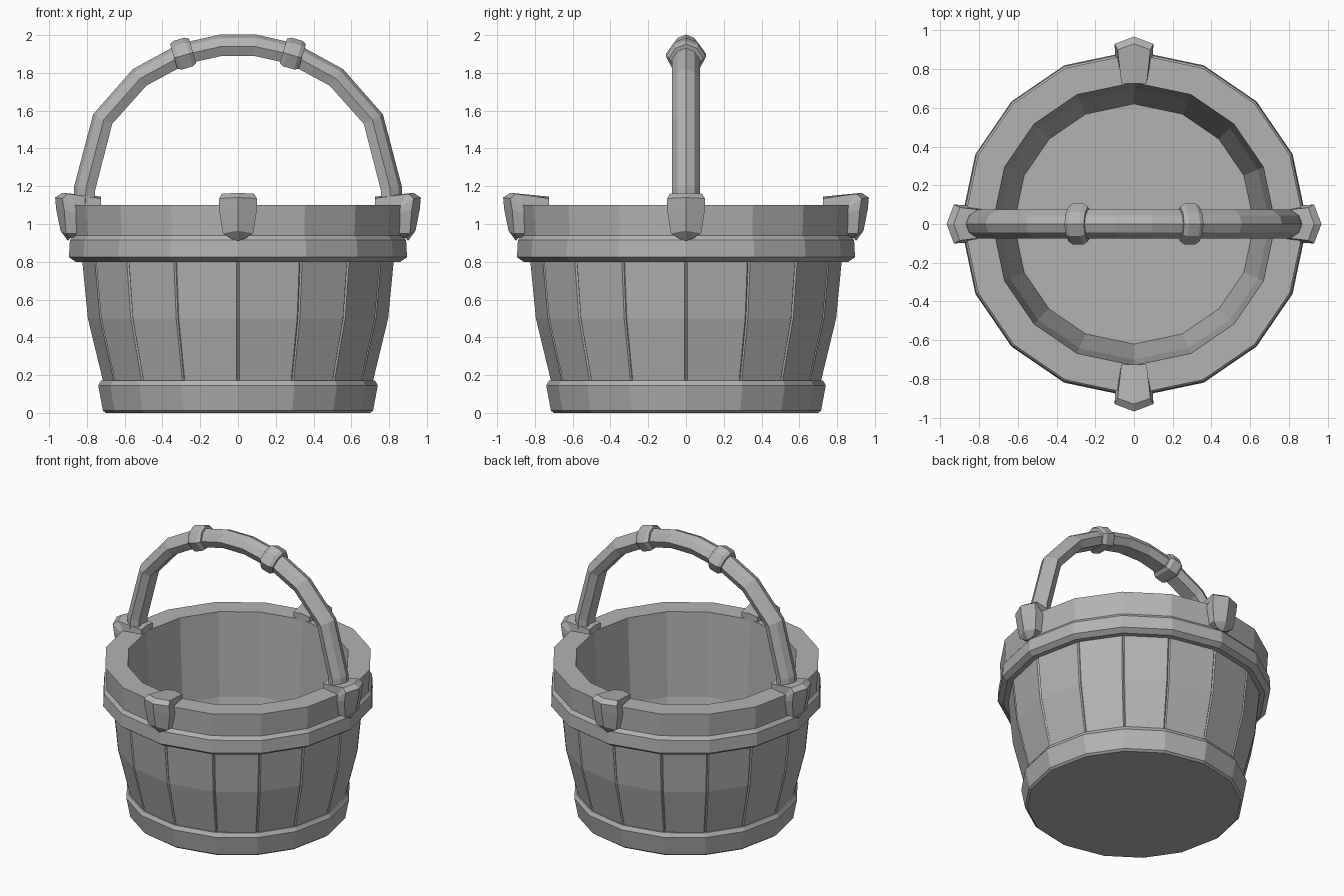
import bpy
import bmesh
from math import pi, cos, sin
from mathutils import Vector

cube = bpy.data.objects.get("Cube")
if cube:
    bpy.data.objects.remove(cube)

SIDES = 16

grey = bpy.data.materials.new("plain_grey")
grey.use_nodes = True
grey.diffuse_color = (0.45, 0.45, 0.45, 1)
grey.node_tree.nodes["Principled BSDF"].inputs["Base Color"].default_value = (0.45, 0.45, 0.45, 1)


def skin(name, loops, closed=False):
    """Bridge equal loops of points into a solid; cap the two ends unless closed."""
    bm = bmesh.new()
    rings = [[bm.verts.new(p) for p in loop] for loop in loops]
    pairs = list(zip(rings, rings[1:]))
    if closed:
        pairs.append((rings[-1], rings[0]))
    for a, b in pairs:
        for i in range(len(a)):
            j = (i + 1) % len(a)
            bm.faces.new((a[i], a[j], b[j], b[i]))
    if not closed:
        bm.faces.new(rings[0])
        bm.faces.new(rings[-1])
    bmesh.ops.recalc_face_normals(bm, faces=bm.faces[:])
    mesh = bpy.data.meshes.new(name)
    bm.to_mesh(mesh)
    bm.free()
    mesh.materials.append(grey)
    obj = bpy.data.objects.new(name, mesh)
    bpy.context.collection.objects.link(obj)


def corner(i):
    """Angle of a stave joint; the staves beside the clamps are a little wider."""
    a = 2 * pi * i / SIDES
    return a + 0.022 * sin(4 * a)


def ring(r, z):
    return [(r * cos(corner(i)), r * sin(corner(i)), z) for i in range(SIDES)]


def stave_ring(r, z, depth=0.007, gap=0.01):
    """A ring with a narrow notch at every corner, where two staves meet."""
    points = []
    for i in range(SIDES):
        for turn, radius in ((-gap, r), (0, r - depth), (gap, r)):
            a = corner(i) + turn
            points.append((radius * cos(a), radius * sin(a), z))
    return points


# Outer staves, slightly bellied
skin("staves", [stave_ring(r, z) for r, z in
     ((0.70, 0.1), (0.715, 0.17), (0.795, 0.5), (0.83, 0.86),
      (0.80, 0.86), (0.77, 0.5), (0.68, 0.1))], closed=True)

# Rim, inner wall and deep inside floor
skin("rim_and_inner_wall", [ring(r, z) for r, z in
     ((0.64, 0.1), (0.74, 0.5), (0.80, 0.88), (0.87, 0.92), (0.88, 1.10),
      (0.73, 1.10), (0.70, 0.5), (0.62, 0.16))])

# Hoops
skin("upper_hoop", [ring(r, z) for r, z in
     ((0.81, 0.80), (0.86, 0.80), (0.895, 0.825), (0.89, 0.915), (0.87, 0.94), (0.81, 0.94))],
     closed=True)
skin("base_hoop", [ring(r, z) for r, z in
     ((0.70, 0), (0.715, 0.012), (0.74, 0.145), (0.725, 0.172), (0.68, 0.172), (0.66, 0.11))])


# Four ridged clamps over the rim: ridge, side and base points as (radius, half width, height)
def clamp(name, turn):
    stations = (
        ((0.725, 0, 1.145), (0.725, 0.065, 1.135), (0.725, 0.06, 1.09)),
        ((0.93, 0, 1.165), (0.90, 0.085, 1.16), (0.84, 0.085, 1.08)),
        ((0.968, 0, 1.14), (0.93, 0.10, 1.135), (0.84, 0.095, 1.07)),
        ((0.963, 0, 1.08), (0.92, 0.10, 1.075), (0.84, 0.095, 1.05)),
        ((0.94, 0, 0.965), (0.91, 0.08, 0.95), (0.84, 0.075, 0.95)),
        ((0.90, 0, 0.91), (0.89, 0.04, 0.925), (0.85, 0.04, 0.935)),
    )
    loops = []
    for ridge, side, base in stations:
        outline = [base, side, ridge] + [(r, -w, z) for r, w, z in (side, base)]
        loops.append([(r * cos(turn) - w * sin(turn), r * sin(turn) + w * cos(turn), z)
                      for r, w, z in outline])
    skin(name, loops)


for i, where in enumerate(("left", "back", "right", "front")):
    clamp(where + "_clamp", i * pi / 2)

# Arched handle: ridged outside, flat inside
half = [(0.815, 1.06), (0.81, 1.19), (0.715, 1.555), (0.52, 1.775), (0.29, 1.90), (0.09, 1.945)]
path = [Vector((x, 0, z)) for x, z in half] + [Vector((-x, 0, z)) for x, z in reversed(half)]


def section(centre, along, scale=1.0):
    out = Vector((along.z, 0, -along.x)) * scale
    side = Vector((0, scale, 0))
    profile = ((0.04, 0.045), (-0.005, 0.075), (-0.055, 0.05))
    outline = [(0.058, 0), *profile] + [(o, -w) for o, w in reversed(profile)]
    return [centre + out * o + side * w for o, w in outline]


loops = []
for i, p in enumerate(path):
    along = (path[min(i + 1, len(path) - 1)] - path[max(i - 1, 0)]).normalized()
    loops.append(section(p, along))
skin("handle", loops)

# Two bands around the handle
for name, s in (("left_band", 1), ("right_band", -1)):
    along = Vector((-0.96, 0, 0.28 * s)).normalized()
    centre = Vector((0.29 * s, 0, 1.9))
    skin(name, [section(centre + along * t, along, k)
                for t, k in ((-0.052, 1.2), (-0.03, 1.4), (0.03, 1.4), (0.052, 1.2))])
